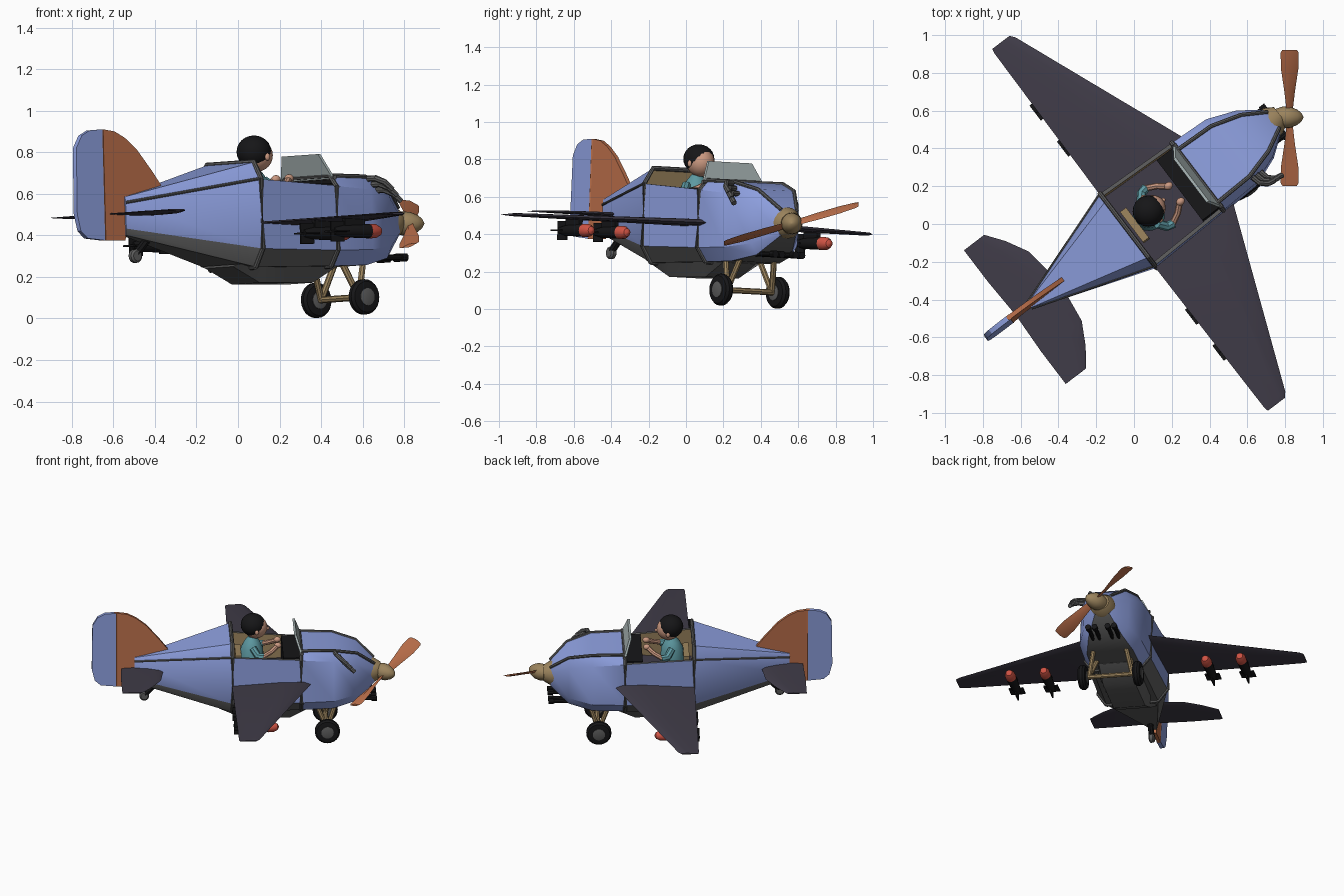
import bpy, bmesh, math
from mathutils import Matrix, Vector

if "Cube" in bpy.data.objects:
    bpy.data.objects.remove(bpy.data.objects["Cube"])

# Local frame: x forward, y to the pilot's left; the aircraft is yawed and slightly banked
PLACE = (Matrix.Translation((0.007, -0.01, 0.45)) @ Matrix.Rotation(math.radians(37.3), 4, 'Z')
         @ Matrix.Rotation(math.radians(-2.5), 4, 'X') @ Matrix.Translation((0, 0, -0.45)))
made = []


def material(name, rgb):
    m = bpy.data.materials.new(name)
    m.use_nodes = True
    m.diffuse_color = (*rgb, 1)
    m.node_tree.nodes["Principled BSDF"].inputs["Base Color"].default_value = (*rgb, 1)
    return m


blue = material("sky blue paint", (0.27, 0.35, 0.74))
brown = material("orange brown wood", (0.50, 0.16, 0.07))
slate = material("dark slate wing", (0.050, 0.044, 0.064))
grey = material("grey metal", (0.11, 0.11, 0.11))
tan = material("tan", (0.33, 0.23, 0.11))
black = material("black", (0.008, 0.008, 0.009))
red = material("red", (0.65, 0.09, 0.06))
skin = material("skin", (0.60, 0.32, 0.22))
teal = material("teal cloth", (0.11, 0.32, 0.36))
glass = material("pale glass", (0.40, 0.47, 0.47))


def finish(name, bm, mats, place):
    bmesh.ops.recalc_face_normals(bm, faces=bm.faces)
    me = bpy.data.meshes.new(name)
    bm.to_mesh(me)
    bm.free()
    for m in mats:
        me.materials.append(m)
    ob = bpy.data.objects.new(name, me)
    bpy.context.collection.objects.link(ob)
    ob.matrix_world = place
    made.append(ob)
    return ob


def loft(name, rings, mats, segments=(), caps=(0, 0), place=PLACE):
    """Skin a list of equal rings; segments gives the material of each ring side."""
    bm = bmesh.new()
    rows = [[bm.verts.new(p) for p in r] for r in rings]
    n = len(rows[0])
    for a, b in zip(rows, rows[1:]):
        for i in range(n):
            f = bm.faces.new((a[i], a[(i + 1) % n], b[(i + 1) % n], b[i]))
            f.material_index = segments[i] if segments else 0
    for row, idx in zip((rows[0], rows[-1]), caps):
        bm.faces.new(row).material_index = idx
    return finish(name, bm, mats, place)


def circle(centre, direction, r, n):
    q = Vector(direction).to_track_quat('Z', 'Y')
    return [Vector(centre) + q @ Vector((r * math.cos(t), r * math.sin(t), 0))
            for t in (math.tau * i / n for i in range(n))]


def turn(name, base, direction, profile, mat, n=20, place=PLACE):
    d = Vector(direction).normalized()
    return loft(name, [circle(Vector(base) + d * t, d, max(r, 0.001), n) for t, r in profile],
                [mat], place=place)


def tube(name, pts, r, mat, n=8):
    pts = [Vector(p) for p in pts]
    last = len(pts) - 1
    return loft(name, [circle(p, pts[min(i + 1, last)] - pts[max(i - 1, 0)], r, n)
                       for i, p in enumerate(pts)], [mat])


def plate(name, outline, half, mat):
    return loft(name, [[(u, s * half, z) for u, z in outline] for s in (-1, 1)], [mat])


def ball(name, centre, scale, mat):
    bm = bmesh.new()
    bmesh.ops.create_uvsphere(bm, u_segments=20, v_segments=12, radius=1,
                              matrix=Matrix.Translation(centre) @ Matrix.Diagonal((*scale, 1)))
    return finish(name, bm, [mat], PLACE)


def box(name, lo, hi, mat):
    return loft(name, [[(u, lo[1], lo[2]), (u, hi[1], lo[2]), (u, hi[1], hi[2]), (u, lo[1], hi[2])]
                       for u in (lo[0], hi[0])], [mat])


# Fuselage sections: station, half width, top, bottom, shoulder share
def section(u, hw, zt, zb, f):
    h = zt - zb
    half = [(0.75 * hw, zb), (hw, zb + 0.17 * h), (hw, zt - f * h), (0.78 * hw, zt)]
    return [(u, -half[0][0], zb)] + [(u, y, z) for y, z in half] + \
           [(u, -y, z) for y, z in reversed(half[1:])]


tail = [section(-0.70, 0.02, 0.585, 0.40, 0.15), section(-0.045, 0.24, 0.745, 0.24, 0.16)]
nose = [section(*s) for s in ((0.42, 0.225, 0.68, 0.245, 0.12), (0.64, 0.215, 0.675, 0.25, 0.15),
                              (0.80, 0.155, 0.635, 0.285, 0.2), (0.92, 0.068, 0.53, 0.39, 0.3))]
loft("tail_fuselage", tail, [blue, grey, tan], (1, 1, 0, 0, 0, 0, 0, 1), (0, 2))
loft("nose_fuselage", nose, [blue, grey, black], (1, 0, 0, 0, 0, 0, 0, 0), (2, 0))


# Open cockpit tub with a tan lining
def tub(ring, rim):
    u, hw = ring[2][0], ring[2][1]
    outer = [(u, -hw, rim), ring[7], ring[0], ring[1], ring[2], (u, hw, rim)]
    w = hw - 0.02
    return outer + [(u, w, rim), (u, w, 0.42), (u, -w, 0.42), (u, -w, rim)]


loft("cockpit_tub", [tub(tail[1], 0.66), tub(nose[0], 0.63)], [blue, grey, tan],
     (0, 1, 1, 1, 0, 1, 2, 2, 2, 1))
box("instrument_panel", (0.30, -0.20, 0.42), (0.42, 0.20, 0.64), black)
box("seat_back", (-0.02, -0.10, 0.42), (0.02, 0.10, 0.62), tan)

# Belly keel
loft("belly_keel", [[(u, -0.15, 0.255), (u, -0.11, z), (u, 0.11, z), (u, 0.15, 0.255)]
                    for u, z in ((-0.13, 0.245), (0.03, 0.167), (0.35, 0.167), (0.50, 0.245))], [grey])

# Metal frames and shoulder strips
for name, ring in (("rear_frame", tail[1]), ("front_frame", nose[0])):
    tube(name, ring + ring[:1], 0.013, grey)
for side, i in (("left", 3), ("right", 6)):
    tube(side + "_tail_strip", [r[i] for r in tail], 0.007, grey)
    tube(side + "_nose_strip", [r[i + (1 if i == 3 else -1)] for r in nose], 0.011, grey)

# Windshield with a metal foot
loft("windshield", [[(u, -0.205, 0.665), (u, 0.205, 0.665), (u - 0.04, 0.145, 0.785),
                     (u - 0.04, -0.145, 0.785)] for u in (0.415, 0.43)], [glass])
tube("windshield_foot", [(0.425, -0.21, 0.67), (0.425, 0.21, 0.67)], 0.011, grey)

# Wings and tailplane share one aerofoil
AEROFOIL = ((0, 0), (0.08, 0.45), (0.35, 0.55), (1, 0.1), (1, -0.1), (0.35, -0.45), (0.08, -0.35))


def surface(name, stations, z, mat):
    full = [(-v, le, te, t) for v, le, te, t in reversed(stations) if v > 0] + stations
    loft(name, [[(le + (te - le) * c, v, z + t * h) for c, h in AEROFOIL]
                for v, le, te, t in full], [mat])


surface("main_wing", [(0.22, 0.485, -0.05, 0.04), (1.18, 0.10, -0.04, 0.018),
                      (1.205, 0.08, -0.035, 0.01)], 0.452, slate)
surface("tailplane", [(0, -0.50, -0.79, 0.025), (0.23, -0.53, -0.80, 0.02),
                      (0.35, -0.595, -0.80, 0.016), (0.445, -0.665, -0.80, 0.01)], 0.503, slate)

# Fin and rudder
plate("tail_fin", [(-0.46, 0.62), (-0.53, 0.71), (-0.62, 0.815), (-0.69, 0.87), (-0.75, 0.90),
                   (-0.82, 0.91), (-0.82, 0.375), (-0.70, 0.375), (-0.68, 0.58)], 0.012, brown)
plate("rudder", [(-0.825, 0.91), (-0.90, 0.905), (-0.95, 0.88), (-0.985, 0.82), (-0.99, 0.50),
                 (-0.97, 0.42), (-0.93, 0.385), (-0.825, 0.375)], 0.014, blue)
tube("rudder_hinge", [(-0.823, 0, 0.375), (-0.823, 0, 0.91)], 0.015, brown)

# Landing gear
WHEEL = ((-0.027, 0.055), (-0.024, 0.074), (-0.01, 0.085), (0.01, 0.085), (0.024, 0.074), (0.027, 0.055))
for side, s in (("left", 1), ("right", -1)):
    hub = (0.597, s * 0.19, 0.095)
    turn(side + "_tyre", hub, (0, 1, 0), WHEEL, black, 24)
    turn(side + "_hub", hub, (0, 1, 0), ((-0.034, 0.025), (-0.03, 0.042), (0.03, 0.042), (0.034, 0.025)), grey)
    for end, u in (("rear", 0.52), ("front", 0.66)):
        tube(f"{side}_{end}_strut", [(0.597, s * 0.15, 0.095), (u, s * 0.11, 0.28)], 0.016, tan)
tube("axle", [(0.597, -0.19, 0.095), (0.597, 0.19, 0.095)], 0.016, tan)
tube("tail_wheel_strut", [(-0.56, 0, 0.38), (-0.63, 0, 0.31)], 0.02, black)
turn("tail_wheel", (-0.635, 0, 0.30), (0, 1, 0), ((-0.018, 0.024), (-0.01, 0.033), (0.01, 0.033), (0.018, 0.024)), grey)

# Bombs under the wings
for side, s in (("left", 1), ("right", -1)):
    for k, v in (("inner", 0.56), ("outer", 0.80)):
        name, y = f"{side}_{k}_bomb", s * v
        turn(name, (-0.04, y, 0.385), (1, 0, 0), ((0, 0.018), (0.06, 0.03), (0.21, 0.035)), black, 14)
        turn(name + "_tip", (0.17, y, 0.385), (1, 0, 0),
             ((0, 0.036), (0.04, 0.034), (0.065, 0.022), (0.076, 0)), red, 14)
        box(name + "_rack", (0.02, y - 0.012, 0.40), (0.14, y + 0.012, 0.455), black)
        box(name + "_side_fin", (-0.06, y - 0.05, 0.381), (0.02, y + 0.05, 0.389), black)
        box(name + "_upright_fin", (-0.06, y - 0.004, 0.335), (0.02, y + 0.004, 0.435), black)

# Exhaust pipes on the right side of the nose
for i in range(3):
    u, z = 0.65 + 0.025 * i, 0.665 - 0.028 * i
    tube(f"exhaust_pipe_{i + 1}", [(u, -0.18, z), (u + 0.01, -0.225, z), (u + 0.04, -0.255, z - 0.02),
                                   (u + 0.08, -0.262, z - 0.055)], 0.015, grey)

# Guns under the nose
for i, v in enumerate((-0.09, -0.045, 0.045, 0.09)):
    turn(f"nose_gun_{i + 1}", (0.70, v, 0.29), (1, 0, 0),
         ((0, 0.014), (0.2, 0.014), (0.2, 0.02), (0.235, 0.02)), black, 10)

# Nose cap, spinner and propeller, which points off to one side
turn("nose_cap", (0.89, 0, 0.46), (1, 0, 0), ((0, 0.085), (0.03, 0.083), (0.075, 0.055)), tan)
WORLD = Matrix.Identity(4)
turn("spinner", (0.75, 0.565, 0.457), (1, 0, 0),
     ((0, 0.045), (0.04, 0.058), (0.08, 0.055), (0.115, 0.04), (0.137, 0.022), (0.147, 0)), tan, place=WORLD)
for name, s in (("left", 1), ("right", -1)):
    rings = []
    for reach, w, tw in ((0.03, 0.022, 0.8), (0.14, 0.034, 0.6), (0.26, 0.05, 0.4),
                         (0.345, 0.05, 0.3), (0.36, 0.04, 0.3)):
        c = Vector((0.824, 0.562 + s * reach, 0.455 + s * reach * 0.29))
        a = Vector((math.cos(tw), 0, -s * math.sin(tw))) * w
        b = Vector((s * math.sin(tw), 0, math.cos(tw))) * 0.008
        rings.append([c - a, c + b, c + a, c - b])
    loft(name + "_propeller_blade", rings, [brown], place=WORLD)

# Pilot
ball("pilot_head", (0.12, 0.005, 0.785), (0.08, 0.072, 0.078), skin)
ball("pilot_hair", (0.103, 0.005, 0.803), (0.084, 0.083, 0.078), black)
turn("pilot_torso", (0.09, 0, 0.42), (0.02, 0, 1),
     ((0, 0.075), (0.1, 0.085), (0.22, 0.075), (0.27, 0.05), (0.3, 0.025)), teal)
ball("pilot_nose", (0.20, 0.005, 0.775), (0.013, 0.012, 0.012), skin)
for side, s in (("left", 1), ("right", -1)):
    ball(side + "_ear", (0.125, 0.005 + s * 0.078, 0.775), (0.014, 0.01, 0.018), skin)
    tube(side + "_sleeve", [(0.10, s * 0.07, 0.66), (0.13, s * 0.11, 0.62), (0.17, s * 0.12, 0.615)], 0.025, teal)
    tube(side + "_forearm", [(0.16, s * 0.12, 0.615), (0.22, s * 0.09, 0.64), (0.26, s * 0.055, 0.665)], 0.017, skin)
    ball(side + "_hand", (0.268, s * 0.052, 0.672), (0.024, 0.02, 0.02), skin)

# Smooth shading with sharp edges kept
for ob in bpy.context.selected_objects:
    ob.select_set(False)
for ob in made:
    ob.select_set(True)
bpy.context.view_layer.objects.active = made[0]
bpy.ops.object.shade_smooth_by_angle(angle=math.radians(32))
